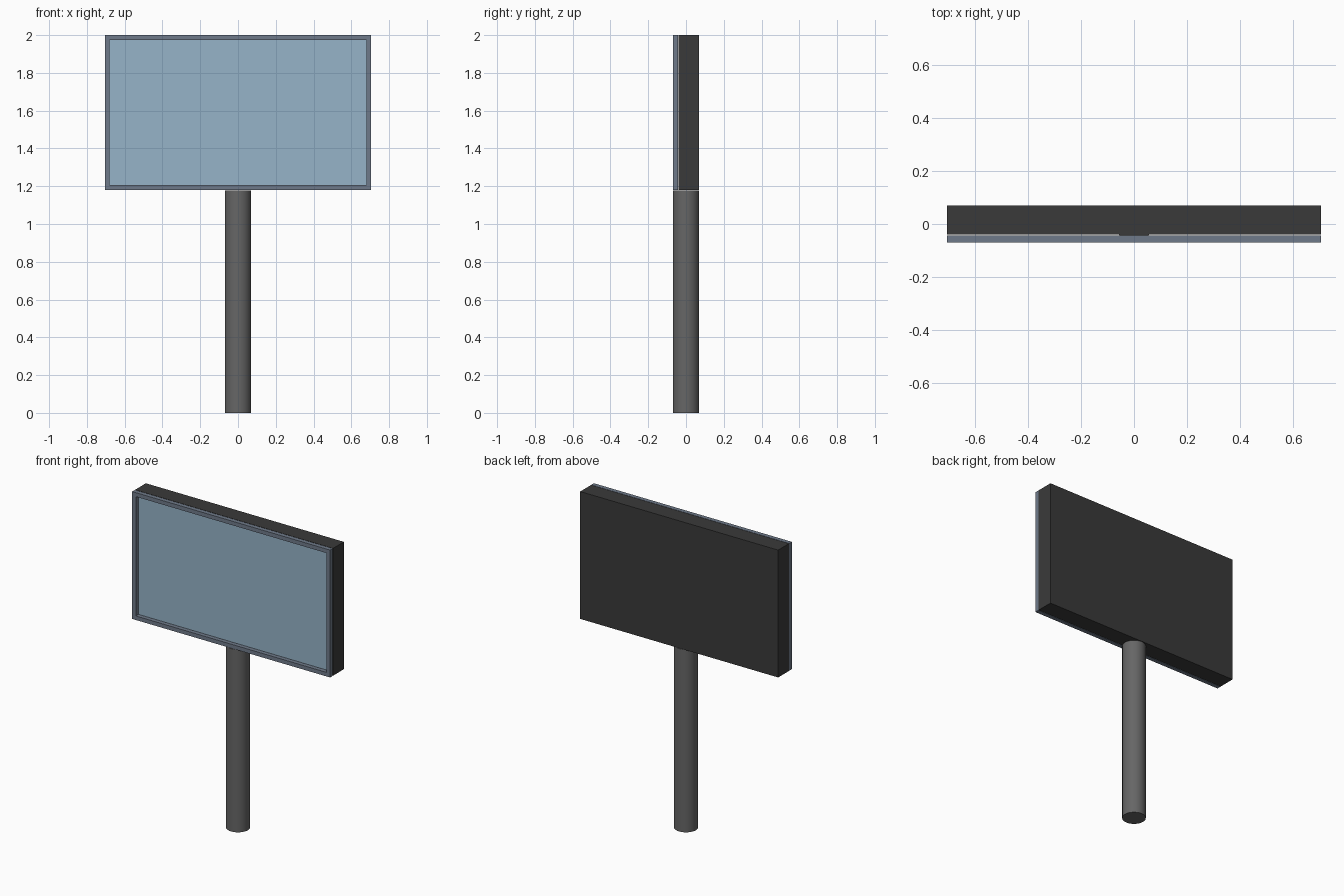
import bpy, bmesh, math

if "Cube" in bpy.data.objects:
    bpy.data.objects.remove(bpy.data.objects["Cube"])


def srgb(h):
    out = []
    for i in (0, 2, 4):
        c = int(h[i:i + 2], 16) / 255
        out.append(c / 12.92 if c <= 0.04045 else ((c + 0.055) / 1.055) ** 2.4)
    return (*out, 1.0)


def material(name, h):
    m = bpy.data.materials.new(name)
    m.diffuse_color = srgb(h)
    m.use_nodes = True
    m.node_tree.nodes["Principled BSDF"].inputs["Base Color"].default_value = m.diffuse_color
    return m


dark = material("dark_casing", "3A3A3A")
grey = material("grey_metal", "666666")
slate = material("slate_frame", "6F7A8A")
blue = material("pale_blue_panel", "96B4C8")


def make(name, bm, mat):
    bmesh.ops.recalc_face_normals(bm, faces=bm.faces)
    me = bpy.data.meshes.new(name)
    bm.to_mesh(me)
    bm.free()
    me.materials.append(mat)
    ob = bpy.data.objects.new(name, me)
    bpy.context.collection.objects.link(ob)
    return ob


W, Z0, Z1, RIM = 0.705, 1.18, 2.0, 0.026


def ring(bm, inset, y):
    w, a, b = W - inset, Z0 + inset, Z1 - inset
    return [bm.verts.new((x, y, z)) for x, z in ((-w, a), (w, a), (w, b), (-w, b))]


def bridge(bm, loops):
    for p, q in zip(loops, loops[1:]):
        for i in range(4):
            j = (i + 1) % 4
            bm.faces.new((p[i], p[j], q[j], q[i]))


# casing box behind the panel
bm = bmesh.new()
a, b = ring(bm, 0, -0.04), ring(bm, 0, 0.0695)
bridge(bm, [a, b])
bm.faces.new(a)
bm.faces.new(b)
make("sign_casing", bm, dark)

# raised rim around the front
bm = bmesh.new()
loops = [ring(bm, i, y) for i, y in ((0, -0.043), (0, -0.07), (RIM, -0.07), (RIM, -0.043))]
bridge(bm, loops + loops[:1])
make("sign_frame", bm, slate)

# recessed display panel
bm = bmesh.new()
bm.faces.new(ring(bm, RIM, -0.0425))
panel = make("display_panel", bm, blue)
if panel.data.polygons[0].normal.y > 0:
    panel.data.flip_normals()

# round support post
H = 1.177
bpy.ops.mesh.primitive_cylinder_add(vertices=32, radius=0.07, depth=H, location=(0, 0, H / 2))
post = bpy.context.object
post.name = "support_post"
post.data.materials.append(grey)
bpy.ops.object.shade_smooth_by_angle(angle=math.radians(30))
